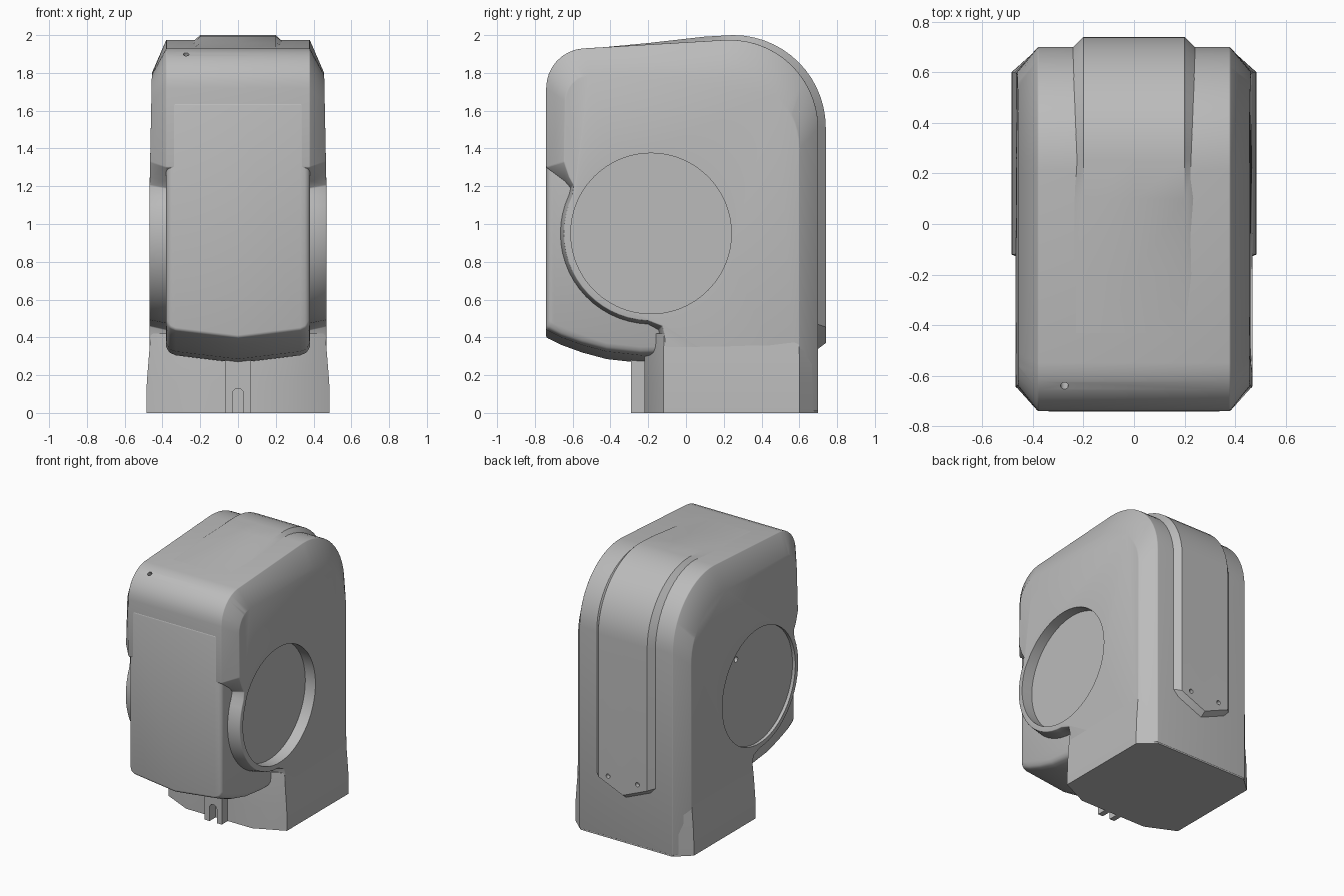
import bpy, bmesh, math
from mathutils import Vector

cube = bpy.data.objects.get("Cube")
if cube:
    bpy.data.objects.remove(cube, do_unlink=True)

grey = bpy.data.materials.new("housing_grey")
grey.use_nodes = True
COLOR = (0.5, 0.5, 0.5, 1)
grey.diffuse_color = COLOR
grey.node_tree.nodes["Principled BSDF"].inputs["Base Color"].default_value = COLOR


def arc(cy, cz, r, a0, a1, n):
    angles = [math.radians(a0 + (a1 - a0) * i / n) for i in range(n + 1)]
    return [(cy + r * math.cos(a), cz + r * math.sin(a)) for a in angles]


def loft(name, rings):
    """Skin a row of equal-length closed rings and cap both ends."""
    bm = bmesh.new()
    rows = [[bm.verts.new(p) for p in ring] for ring in rings]
    for a, b in zip(rows, rows[1:]):
        for i in range(len(a)):
            j = (i + 1) % len(a)
            bm.faces.new((a[i], a[j], b[j], b[i]))
    bm.faces.new(rows[0])
    bm.faces.new(rows[-1])
    bmesh.ops.recalc_face_normals(bm, faces=bm.faces)
    mesh = bpy.data.meshes.new(name)
    bm.to_mesh(mesh)
    bm.free()
    mesh.materials.append(grey)
    obj = bpy.data.objects.new(name, mesh)
    bpy.context.collection.objects.link(obj)
    return obj


def at_x(x, profile):
    return [(x, y, z) for y, z in profile]


def apply(obj, kind, **settings):
    bpy.context.view_layer.objects.active = obj
    mod = obj.modifiers.new(kind, kind)
    for key, value in settings.items():
        setattr(mod, key, value)
    bpy.ops.object.modifier_apply(modifier=mod.name)


def bevel(obj, width):
    apply(obj, "BEVEL", width=width, segments=3, limit_method="ANGLE",
          angle_limit=math.radians(28))


def drill(obj, centre, axis, radius, depth, sides=24):
    """Cut a round pocket of the given depth each way from its centre."""
    turn = Vector(axis).to_track_quat("Z", "Y").to_euler()
    bpy.ops.mesh.primitive_cylinder_add(vertices=sides, radius=radius, depth=2 * depth,
                                        location=centre, rotation=turn)
    cutter = bpy.context.object
    cutter.hide_render = True
    cutter.data.materials.append(grey)
    apply(obj, "BOOLEAN", operation="DIFFERENCE", object=cutter, solver="EXACT")
    bpy.data.objects.remove(cutter, do_unlink=True)


def smooth(obj):
    bpy.ops.object.select_all(action="DESELECT")
    obj.select_set(True)
    bpy.context.view_layer.objects.active = obj
    bpy.ops.object.shade_smooth_by_angle(angle=math.radians(32))


DISC_Y, DISC_Z = -0.185, 0.95

# Main shell: outer silhouette chamfered to a smaller side face
outer = (arc(-0.53, 1.72, 0.21, 180, 95, 8) + arc(0.23, 1.505, 0.47, 92, 0, 14)
         + [(0.70, 0.01), (-0.13, 0.01), (-0.13, 0.38), (-0.145, 0.44)]
         + arc(DISC_Y, DISC_Z, 0.48, 268, 155, 18)
         + [(-0.61, 1.19), (-0.64, 1.225), (-0.74, 1.30)])
inner = (arc(-0.50, 1.65, 0.14, 180, 95, 8) + arc(0.20, 1.40, 0.40, 92, 0, 14)
         + [(0.60, 0.01), (-0.11, 0.01), (-0.11, 0.39), (-0.125, 0.46)]
         + arc(DISC_Y, DISC_Z, 0.462, 268, 155, 18)
         + [(-0.595, 1.205), (-0.62, 1.25), (-0.645, 1.33)])


def side_ring(sign):
    return [(sign * (0.468 - 0.02 * max(0, z - 1.2)), y, z) for y, z in inner]


shell = loft("main_shell", [side_ring(-1), at_x(-0.38, outer), at_x(0.38, outer), side_ring(1)])
bevel(shell, 0.02)

# Round side pockets, deep on the left and shallow on the right
drill(shell, (0.5, DISC_Y, DISC_Z), (1, 0, 0), 0.425, 0.117, 96)
drill(shell, (-0.5, DISC_Y, DISC_Z), (1, 0, 0), 0.425, 0.055, 96)
drill(shell, (-0.45, 0.05, 1.23), (1, 0, 0), 0.02, 0.04)
drill(shell, (-0.275, -0.635, 1.89), (0, -0.5, 0.85), 0.015, 0.04)
smooth(shell)


# Narrow front nose with a shallow V-shaped curved chin
def nose_ring(x, lift, inset):
    f = -0.742 + inset
    chin = [(f, 0.40), (-0.66, 0.36), (-0.55, 0.32), (-0.42, 0.285), (-0.24, 0.265)]
    return at_x(x, [(y, z + lift) for y, z in chin]
                + [(0, 0.27 + lift), (0, 1.60), (-0.66, 1.66), (f, 1.64)])


half = [(0.38, 0.085, 0.025), (0.365, 0.055, 0.007), (0.33, 0.04, 0)]
nose = loft("front_nose", [nose_ring(-x, l, i) for x, l, i in half] + [nose_ring(0, 0, 0)]
            + [nose_ring(x, l, i) for x, l, i in reversed(half)])
bevel(nose, 0.012)
smooth(nose)


# Flared foot with cut corners
def foot_ring(z, w, inset):
    right = [(0.27, -0.22 + inset), (w, -0.12 + inset), (w, 0.60 - inset), (0.375, 0.698 - inset)]
    return [(x, y, z) for x, y in right] + [(-x, y, z) for x, y in reversed(right)]


foot = loft("foot", [foot_ring(0, 0.485, 0), foot_ring(0.16, 0.483, 0),
                     foot_ring(0.30, 0.472, 0), foot_ring(0.42, 0.462, 0.005)])
smooth(foot)


# Raised spine over the top and down the back, ending in a V
def spine_ring(x, sink, end):
    top = [(-0.55, 1.925), (-0.2, 1.958 - sink * 0.3), (0.1, 1.992 - sink * 0.7)]
    crown = arc(0.25, 1.51, 0.49 - sink, 90, 0, 14)
    back = 0.74 - sink
    return at_x(x, top + crown + [(back, end + 0.03), (back - 0.04, end),
                                  (0.55, end), (0.55, 1.5), (0.2, 1.85), (-0.5, 1.85)])


spine = loft("back_spine", [spine_ring(-0.245, 0.045, 0.44), spine_ring(-0.2, 0, 0.425),
                            spine_ring(0, 0, 0.34), spine_ring(0.2, 0, 0.425),
                            spine_ring(0.245, 0.045, 0.44)])
for x in (-0.12, 0.12):
    drill(spine, (x, 0.75, 0.48), (0, 1, 0), 0.016, 0.04)
smooth(spine)

# Slotted bracket at the foot of the front
slot = arc(0, 0.10, 0.03, 180, 0, 10)
bracket_shape = ([(-0.03, 0)] + slot + [(0.03, 0), (0.07, 0), (0.07, 0.28),
                                        (-0.07, 0.28), (-0.07, 0)])
bracket = loft("front_bracket", [[(x, y, z) for x, z in bracket_shape] for y in (-0.29, -0.21)])
smooth(bracket)
